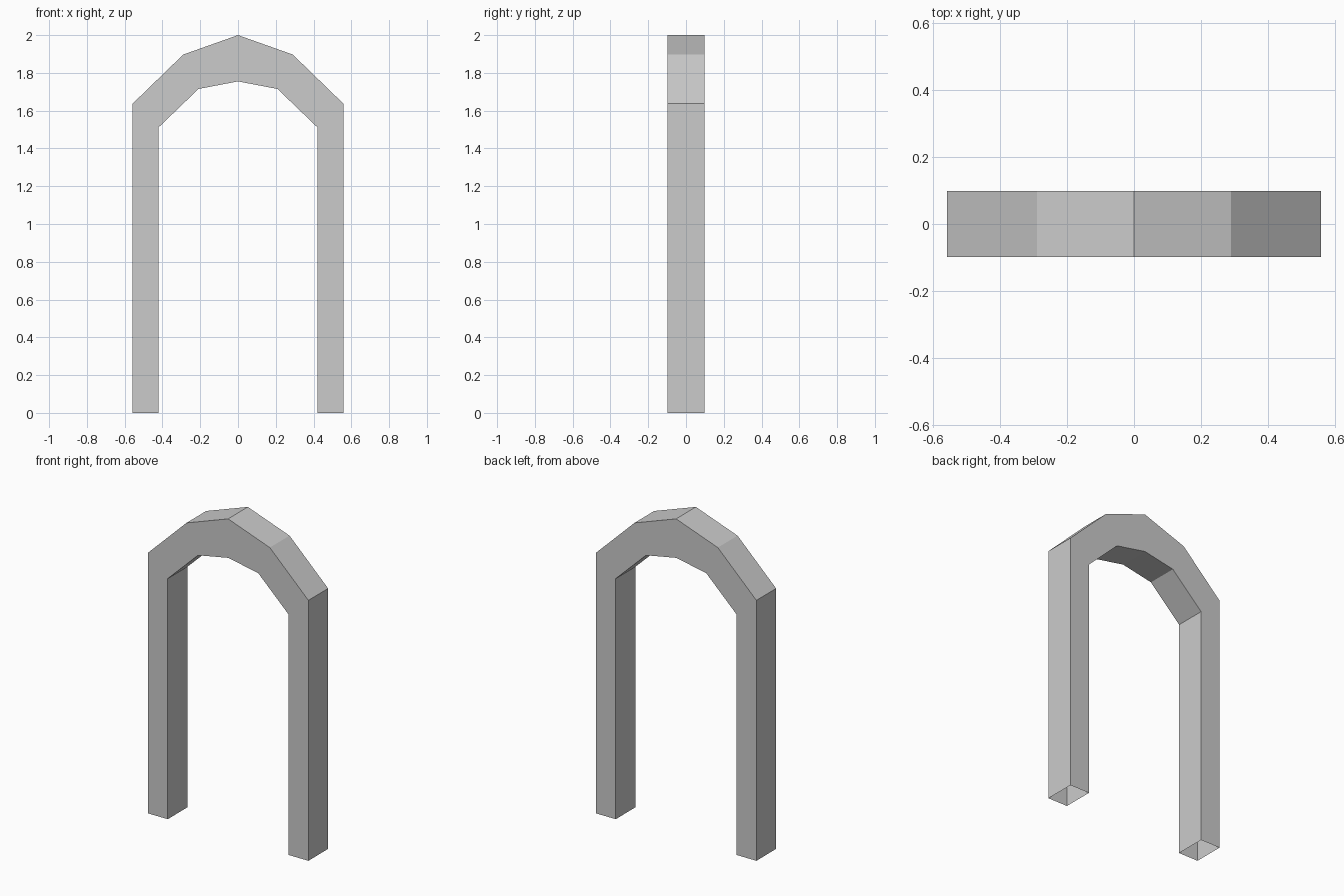
import bpy
import bmesh

default = bpy.data.objects.get("Cube")
if default:
    bpy.data.objects.remove(default, do_unlink=True)

HALF_DEPTH = 0.098
# Half of the arch: (x, z) from the foot up to the crown
OUTER = [(0.558, 0), (0.558, 1.637), (0.29, 1.897), (0, 2)]
INNER = [(0.42, 0), (0.42, 1.512), (0.209, 1.715), (0, 1.755)]


def mirrored(half):
    """Complete a half profile across x = 0."""
    return half + [(-x, z) for x, z in reversed(half[:-1])]


# Plain grey stone
stone = bpy.data.materials.new("grey_stone")
stone.use_nodes = True
colour = (0.6, 0.6, 0.6, 1)
stone.diffuse_color = colour
stone.node_tree.nodes["Principled BSDF"].inputs["Base Color"].default_value = colour

# Sweep a rectangular section along the arch, leaving the feet open
bm = bmesh.new()
rings = []
for (ox, oz), (ix, iz) in zip(mirrored(OUTER), mirrored(INNER)):
    section = [(ox, -HALF_DEPTH, oz), (ox, HALF_DEPTH, oz),
               (ix, HALF_DEPTH, iz), (ix, -HALF_DEPTH, iz)]
    rings.append([bm.verts.new(p) for p in section])
for a, b in zip(rings, rings[1:]):
    for i in range(4):
        j = (i + 1) % 4
        bm.faces.new((a[i], a[j], b[j], b[i]))

mesh = bpy.data.meshes.new("arch")
bm.to_mesh(mesh)
bm.free()
mesh.materials.append(stone)
bpy.context.collection.objects.link(bpy.data.objects.new("arch", mesh))
